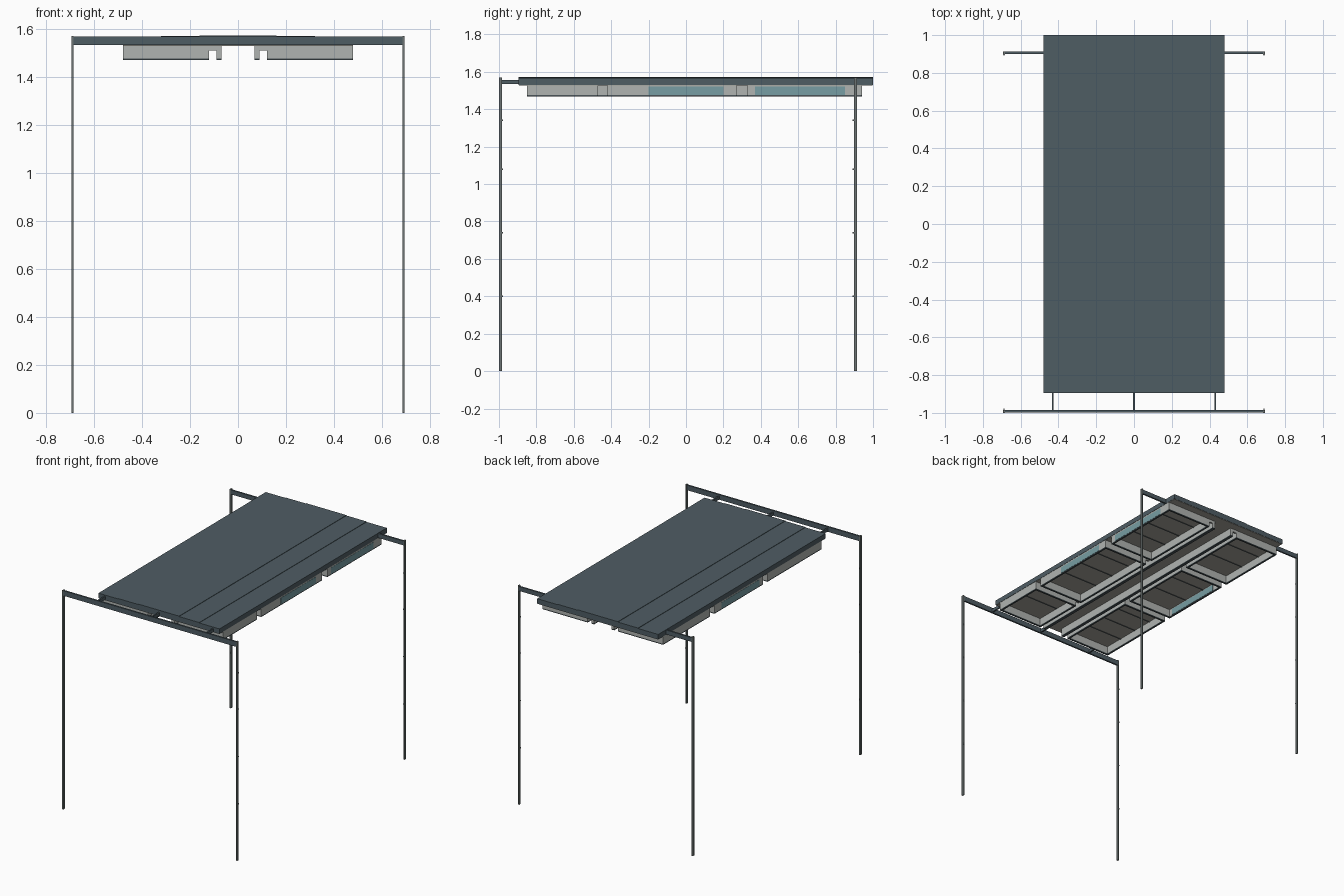
import bpy

cube = bpy.data.objects.get("Cube")
if cube:
    bpy.data.objects.remove(cube, do_unlink=True)


def linear(c):
    return c / 12.92 if c <= 0.04045 else ((c + 0.055) / 1.055) ** 2.4


def material(name, r, g, b):
    m = bpy.data.materials.new(name)
    m.use_nodes = True
    color = [linear(v / 255) for v in (r, g, b)] + [1]
    m.diffuse_color = color
    m.node_tree.nodes["Principled BSDF"].inputs["Base Color"].default_value = color
    return m


SLATE = material("slate roof", 79, 93, 100)
STEEL = material("grey steel", 108, 116, 115)
WALL = material("pale grey wall", 176, 180, 177)
CEILING = material("warm grey ceiling", 166, 164, 156)
TRIM = material("dark trim", 74, 84, 88)
GLASS = material("teal glass", 119, 157, 163)


def box(name, mat, x, y, z):
    """Box between the (low, high) pairs of each axis."""
    corners = [(a, b, c) for a in sorted(x) for b in sorted(y) for c in sorted(z)]
    faces = [(0, 1, 3, 2), (4, 6, 7, 5), (0, 4, 5, 1),
             (2, 3, 7, 6), (0, 2, 6, 4), (1, 5, 7, 3)]
    mesh = bpy.data.meshes.new(name)
    mesh.from_pydata(corners, [], faces)
    mesh.materials.append(mat)
    obj = bpy.data.objects.new(name, mesh)
    bpy.context.collection.objects.link(obj)
    return obj


LOW, SILL, TOP = 1.469, 1.476, 1.531     # wall foot, top of foot trim, roof underside
FRONT, BACK = -0.85, 0.942               # ends of the walled area
EDGE, OUTER, INNER, T = 0.48, 0.478, 0.12, 0.012  # roof edge, room sides, wall thickness


def wall(name, x, y):
    """Hanging wall with a dark trim along its foot."""
    box(name, WALL, x, y, (SILL, TOP + 0.001))
    box(name + "_trim", TRIM, x, y, (LOW, SILL))


# Roof slab with a shallow stepped crown
for i, half in enumerate((EDGE, 0.32, 0.16)):
    top = 1.566 + 0.003 * i
    box(f"roof_layer_{i}", SLATE, (-half, half), (-0.896, 1.0),
        (TOP if i == 0 else top - 0.003, top))

# Ceiling lining under the whole slab
box("ceiling_lining", CEILING, (-0.478, 0.478), (-0.894, 0.998), (TOP - 0.003, TOP + 0.001))

# Front and back beams
box("front_beam", SLATE, (-0.69, 0.69), (-0.998, -0.986), (TOP, 1.567))
box("back_beam", SLATE, (-0.69, 0.69), (0.9, 0.912), (TOP + 0.002, 1.564))

# Links from the front beam to the roof
for i, x in enumerate((-0.43, 0, 0.43)):
    box(f"front_link_{i}", SLATE, (x - 0.005, x + 0.005), (-0.987, -0.88), (1.534, 1.557))

# Corner posts with small pegs on the inner side
for side, s in (("left", 1), ("right", -1)):
    for end, y, d in (("front", -1.0, 1), ("back", 0.913, -1)):
        yi = y + d * 0.016
        box(f"{end}_{side}_post", STEEL, (s * 0.684, s * 0.694), (y, yi), (0, 1.57))
        for i, z in enumerate((0.4, 0.74, 1.08, 1.34)):
            box(f"{end}_{side}_peg_{i}", STEEL, (s * 0.686, s * 0.692),
                (yi, yi + d * 0.006), (z - 0.004, z + 0.004))


def compartment(name, s, y0, y1, glass):
    """Four hanging walls, a lined ceiling with joists and an optional window."""
    a, b = s * INNER, s * OUTER
    wall(name + "_outer_wall", (b - s * T, b), (y0, y1))
    wall(name + "_inner_wall", (a, a + s * T), (y0, y1))
    for end, y in (("front", y0), ("back", y1 - T)):
        wall(f"{name}_{end}_wall", (a + s * T, b - s * T), (y, y + T))
    # Ceiling joists
    count = max(2, round((y1 - y0) / 0.17))
    for i in range(1, count):
        y = y0 + (y1 - y0) * i / count
        box(f"{name}_joist_{i}", TRIM, (a + s * T, b - s * T),
            (y - 0.002, y + 0.002), (TOP - 0.007, TOP))
    if glass:
        box(name + "_window", GLASS, (b - s * (T + 0.002), b + s * 0.0015),
            glass, (SILL, 1.521))


layout = {
    "left": (1, [(FRONT, -0.47, None), (-0.42, 0.27, (-0.2, 0.2)),
                 (0.33, BACK, (0.37, 0.85))]),
    "right": (-1, [(FRONT, -0.24, None), (-0.19, 0.36, (-0.15, 0.28)),
                   (0.41, BACK, None)]),
}
for side, (s, rooms) in layout.items():
    for i, (y0, y1, glass) in enumerate(rooms):
        compartment(f"{side}_compartment_{i}", s, y0, y1, glass)
    # Corridor wall and the headers joining it to the compartments
    wall(f"{side}_corridor_wall", (s * 0.069, s * 0.09), (FRONT, BACK))
    for i, y in enumerate((FRONT, rooms[0][1] - T, rooms[1][1] - T, BACK - T)):
        box(f"{side}_corridor_header_{i}", WALL, (s * 0.09, s * INNER),
            (y, y + T), (1.508, TOP))
